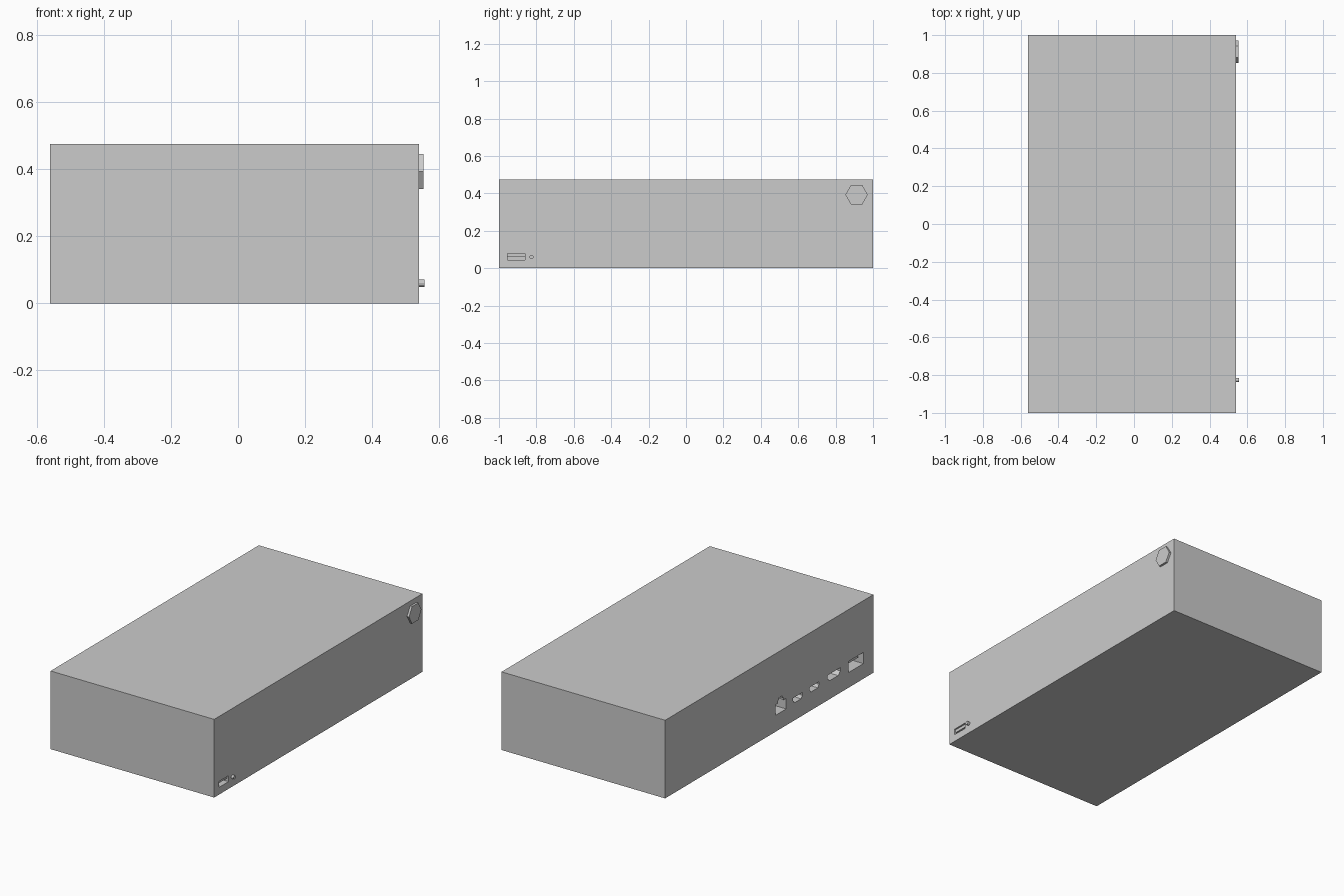
import bpy, bmesh, math

if "Cube" in bpy.data.objects:
    bpy.data.objects.remove(bpy.data.objects["Cube"])

X0, X1, H = -0.56, 0.54, 0.475   # left face, right face, height


def prism(name, profile, xa, xb):
    """Extrude a (y, z) outline along x."""
    bm = bmesh.new()
    face = bm.faces.new([bm.verts.new((xa, y, z)) for y, z in profile])
    ext = bmesh.ops.extrude_face_region(bm, geom=[face])
    for v in ext["geom"]:
        if isinstance(v, bmesh.types.BMVert):
            v.co.x = xb
    bmesh.ops.recalc_face_normals(bm, faces=bm.faces)
    me = bpy.data.meshes.new(name)
    bm.to_mesh(me)
    bm.free()
    ob = bpy.data.objects.new(name, me)
    bpy.context.collection.objects.link(ob)
    return ob


def rect(y0, y1, z0, z1):
    return [(y0, z0), (y1, z0), (y1, z1), (y0, z1)]


def plug(y0, y1, z0, z1, c):
    """Socket outline with both lower corners cut off."""
    m = (z0 + z1) / 2
    return [(y0 + c, z0), (y1 - c, z0), (y1, m), (y1, z1), (y0, z1), (y0, m)]


def network(y, z0):
    """Network socket outline with a stepped latch slot on top."""
    half = [(0.052, z0), (0.052, z0 + 0.064), (0.028, z0 + 0.064),
            (0.028, z0 + 0.08), (0.016, z0 + 0.08), (0.016, z0 + 0.094)]
    return [(y + a, z) for a, z in half] + [(y - a, z) for a, z in reversed(half)]


# Case
case = prism("case", rect(-1, 1, 0, H), X0, X1)

# Port recesses
left_ports = [
    network(-0.11, 0.10),
    plug(-0.317, -0.23, 0.107, 0.14, 0.012),
    plug(-0.478, -0.387, 0.112, 0.145, 0.012),
    plug(-0.683, -0.558, 0.112, 0.152, 0.022),
    rect(-0.904, -0.76, 0.092, 0.16),
]
cutters = [prism("port_cutter", p, X0 - 0.05, X0 + 0.12) for p in left_ports]
cutters.append(prism("port_cutter", rect(-0.955, -0.862, 0.044, 0.08), X1 - 0.1, X1 + 0.05))
for cutter in cutters:
    cutter.hide_render = True
    mod = case.modifiers.new("port", 'BOOLEAN')
    mod.operation = 'DIFFERENCE'
    mod.solver = 'EXACT'
    mod.object = cutter
    bpy.context.view_layer.objects.active = case
    bpy.ops.object.modifier_apply(modifier=mod.name)
    bpy.data.objects.remove(cutter)

# Contact tongues inside the large sockets
prism("left_port_tongue", rect(-0.88, -0.785, 0.132, 0.15), X0 + 0.02, X0 + 0.125)
prism("right_port_tongue", rect(-0.955, -0.862, 0.062, 0.08), X1 - 0.105, X1 - 0.01)

# Hexagonal power button and small round button
for name, n, r, y, z, out in (("power_button", 6, 0.06, 0.912, 0.393, 0.013),
                              ("small_button", 12, 0.011, -0.826, 0.06, 0.016)):
    bpy.ops.mesh.primitive_cylinder_add(vertices=n, radius=r, depth=out + 0.01,
                                        location=(X1 + (out - 0.01) / 2, y, z),
                                        rotation=(0, math.pi / 2, 0))
    bpy.context.object.name = name
